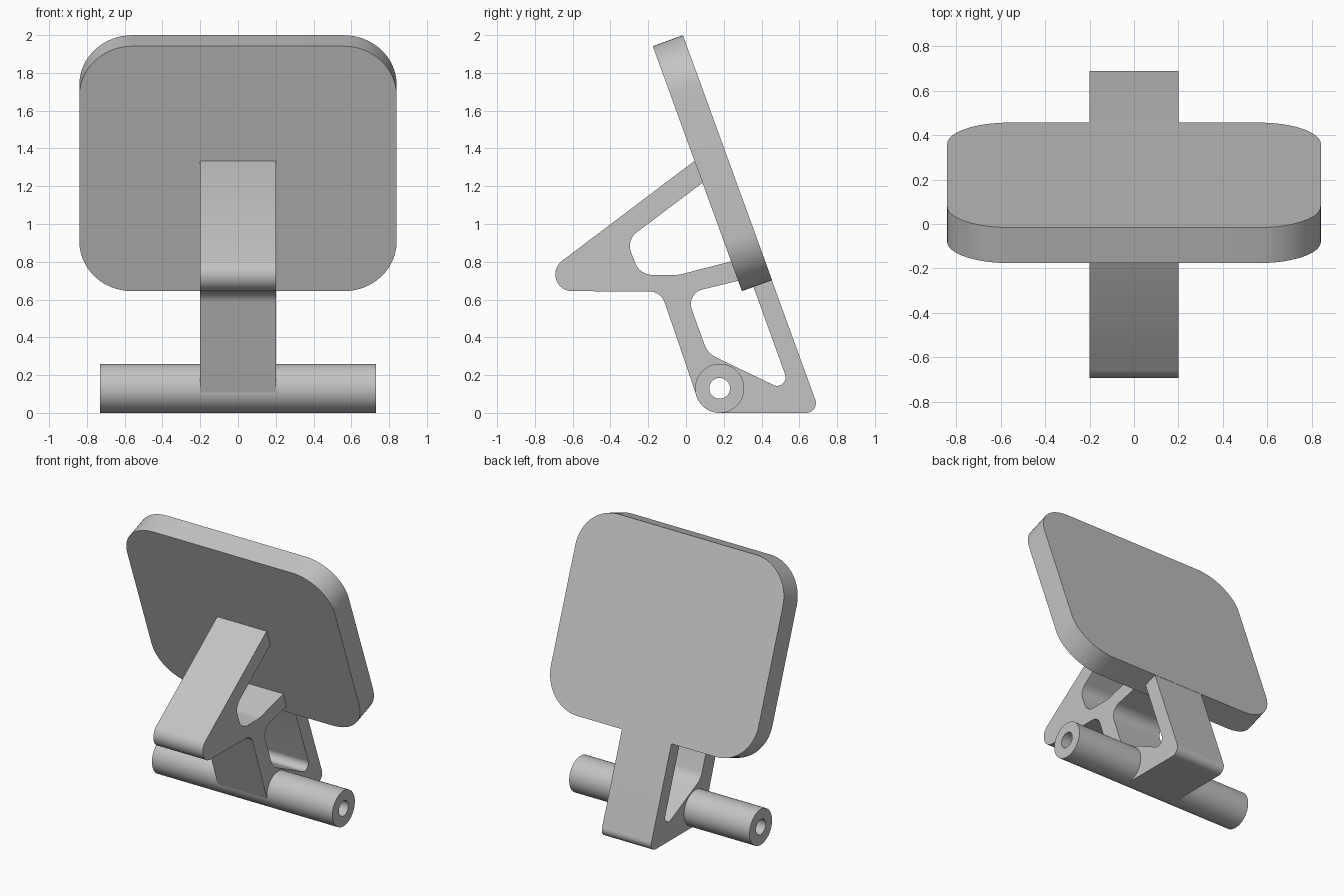
import bpy, bmesh, math
from mathutils import Matrix, Vector

cube = bpy.data.objects.get("Cube")
if cube:
    bpy.data.objects.remove(cube)

GREY = (0.55, 0.55, 0.55, 1)
mat = bpy.data.materials.new("plain grey")
mat.use_nodes = True
mat.diffuse_color = GREY
mat.node_tree.nodes["Principled BSDF"].inputs["Base Color"].default_value = GREY

# Local profile axes (x, y, extrusion) mapped to world (y, z, x)
SIDEWAYS = Matrix(((0, 0, 1, 0), (1, 0, 0, 0), (0, 1, 0, 0), (0, 0, 0, 1)))


def rounded(corners, steps=12):
    """Closed outline from (x, y, fillet radius) corners."""
    out = []
    for i, (x, y, r) in enumerate(corners):
        p = Vector((x, y))
        if r == 0:
            out.append(p)
            continue
        a = (Vector(corners[i - 1][:2]) - p).normalized()
        b = (Vector(corners[(i + 1) % len(corners)][:2]) - p).normalized()
        half = a.angle(b) / 2
        centre = p + (a + b).normalized() * (r / math.sin(half))
        start = p + a * (r / math.tan(half)) - centre
        end = p + b * (r / math.tan(half)) - centre
        turn = math.atan2(start.x * end.y - start.y * end.x, start.dot(end))
        for k in range(steps + 1):
            t = turn * k / steps
            c, s = math.cos(t), math.sin(t)
            out.append(centre + Vector((c * start.x - s * start.y, s * start.x + c * start.y)))
    return out


def circle(x, y, r, n=64):
    return [Vector((x + r * math.cos(math.tau * k / n), y + r * math.sin(math.tau * k / n)))
            for k in range(n)]


def extrude_profile(name, outlines, half_depth, matrix):
    """Solid from an outer outline and hole outlines."""
    curve = bpy.data.curves.new(name, 'CURVE')
    curve.dimensions = '2D'
    curve.fill_mode = 'BOTH'
    curve.extrude = half_depth
    for pts in outlines:
        spline = curve.splines.new('POLY')
        spline.points.add(len(pts) - 1)
        for sp, p in zip(spline.points, pts):
            sp.co = (p.x, p.y, 0, 1)
        spline.use_cyclic_u = True
    temp = bpy.data.objects.new(name + " profile", curve)
    bpy.context.collection.objects.link(temp)
    graph = bpy.context.evaluated_depsgraph_get()
    mesh = bpy.data.meshes.new_from_object(temp.evaluated_get(graph))
    bpy.data.objects.remove(temp)
    bm = bmesh.new()
    bm.from_mesh(mesh)
    bmesh.ops.remove_doubles(bm, verts=bm.verts, dist=0.0001)
    bmesh.ops.recalc_face_normals(bm, faces=bm.faces)
    bm.to_mesh(mesh)
    bm.free()
    mesh.materials.clear()
    mesh.materials.append(mat)
    obj = bpy.data.objects.new(name, mesh)
    obj.matrix_world = matrix
    bpy.context.collection.objects.link(obj)
    bpy.ops.object.select_all(action='DESELECT')
    obj.select_set(True)
    bpy.context.view_layer.objects.active = obj
    bpy.ops.object.shade_smooth_by_angle(angle=math.radians(30))
    return obj


# Tilted rounded panel
W, H, R = 0.84, 0.69, 0.28
panel = rounded([(-W, -H, R), (W, -H, R), (W, H, R), (-W, H, R)], 16)
extrude_profile("back_panel", [panel], 0.085,
                Matrix.Translation((0, 0.14, 1.322)) @ Matrix.Rotation(math.radians(110), 4, 'X'))

# Bracket: outer outline, upper opening, lower opening, pivot clearance
PIVOT = (0.178, 0.13)
outer = rounded([(0.09, 1.368, 0), (-0.868, 0.645, 0.089), (-0.133, 0.643, 0.086),
                 (0.087, 0, 0.129), (0.71, 0, 0.052), (0.419, 0.80, 0),
                 (0.38, 0.80, 0), (0.15, 1.39, 0)])
upper_opening = rounded([(0.14, 1.258, 0), (-0.315, 0.915, 0.09), (-0.245, 0.73, 0.10),
                         (-0.04, 0.73, 0.2), (0.30, 0.818, 0)])
lower_opening = rounded([(0.34, 0.715, 0), (0.0, 0.632, 0.08), (0.115, 0.315, 0.12),
                         (0.562, 0.10, 0.045)])
extrude_profile("bracket", [outer, upper_opening, lower_opening, circle(*PIVOT, 0.1)],
                0.2, SIDEWAYS)

# Hollow pivot tube
extrude_profile("pivot_tube", [circle(*PIVOT, 0.13), circle(*PIVOT, 0.055)], 0.73, SIDEWAYS)
